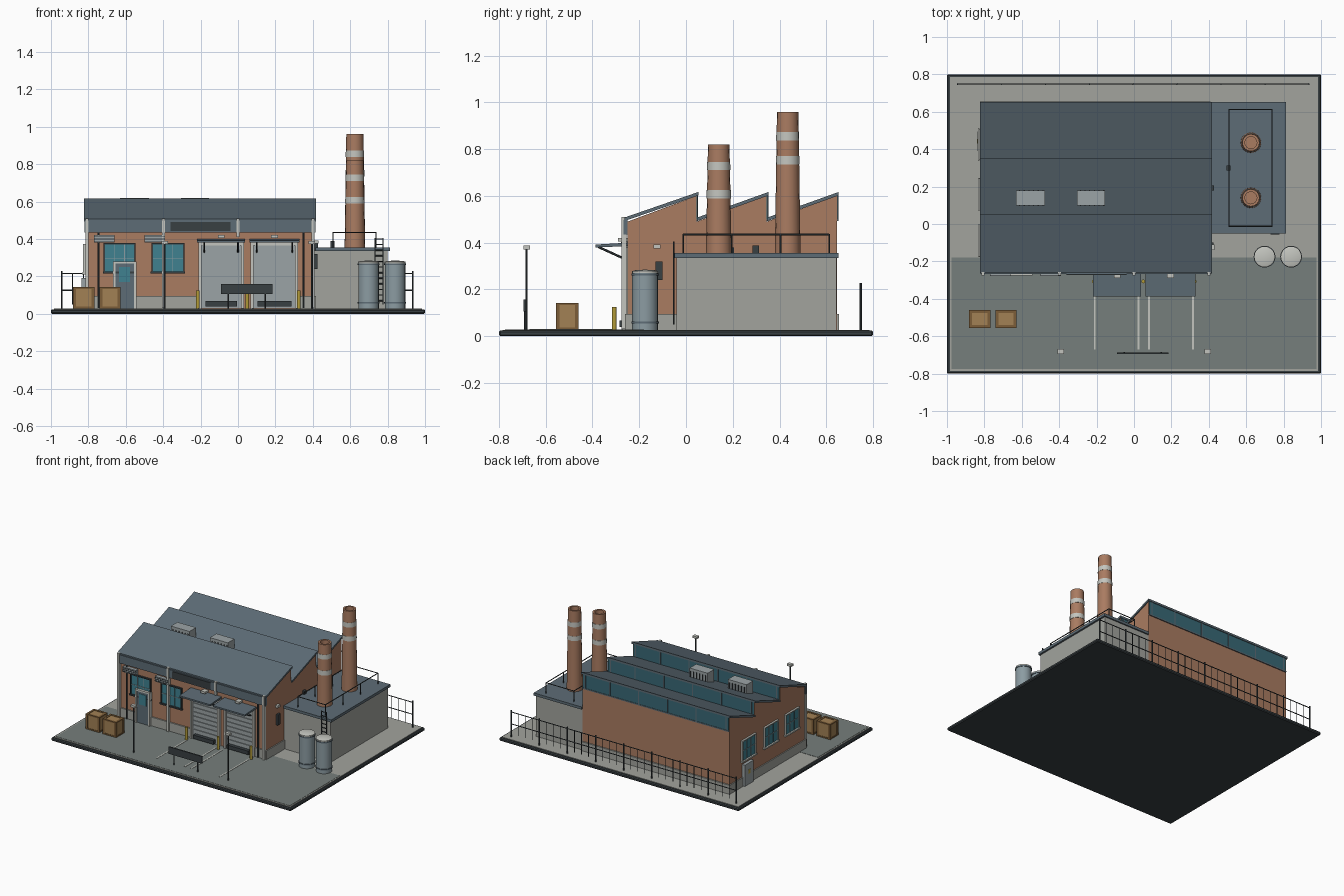
import bpy, bmesh, math
from mathutils import Vector

if "Cube" in bpy.data.objects:
    bpy.data.objects.remove(bpy.data.objects["Cube"])


def material(name, r, g, b):
    m = bpy.data.materials.new(name)
    m.diffuse_color = (r, g, b, 1)
    m.use_nodes = True
    m.node_tree.nodes["Principled BSDF"].inputs["Base Color"].default_value = m.diffuse_color
    return m


BRICK = material("brick", 0.40, 0.20, 0.12)
STEEL = material("roof_steel", 0.11, 0.15, 0.18)
DARK = material("dark_metal", 0.04, 0.05, 0.055)
GLASS = material("glass", 0.05, 0.22, 0.28)
TEAL = material("clerestory_glass", 0.04, 0.14, 0.18)
CONC = material("concrete", 0.36, 0.37, 0.34)
ASPH = material("asphalt", 0.18, 0.21, 0.20)
PALE = material("pale_trim", 0.55, 0.56, 0.52)
SHUT = material("shutter", 0.33, 0.37, 0.38)
TANK = material("tank_metal", 0.26, 0.33, 0.36)
WOOD = material("wood", 0.36, 0.22, 0.09)
WOOD2 = material("dark_wood", 0.20, 0.11, 0.04)
YELLOW = material("yellow", 0.45, 0.33, 0.04)


def finish(name, bm, mat, smooth=False):
    me = bpy.data.meshes.new(name)
    bmesh.ops.recalc_face_normals(bm, faces=bm.faces)
    bm.to_mesh(me)
    bm.free()
    me.materials.append(mat)
    ob = bpy.data.objects.new(name, me)
    bpy.context.collection.objects.link(ob)
    if smooth:
        bpy.context.view_layer.objects.active = ob
        ob.select_set(True)
        bpy.ops.object.shade_smooth_by_angle(angle=math.radians(35))
        ob.select_set(False)
    return ob


def boxes(name, mat, *items, bevel=0):
    # each item: x0, x1, y0, y1, z0, z1
    bm = bmesh.new()
    for x0, x1, y0, y1, z0, z1 in items:
        vs = bmesh.ops.create_cube(bm, size=1)["verts"]
        for v in vs:
            v.co = ((x0 + x1) / 2 + v.co.x * (x1 - x0), (y0 + y1) / 2 + v.co.y * (y1 - y0),
                    (z0 + z1) / 2 + v.co.z * (z1 - z0))
    if bevel:
        bmesh.ops.bevel(bm, geom=bm.edges[:], offset=bevel, segments=1, affect='EDGES')
    return finish(name, bm, mat)


def prism(name, mat, profile, x0, x1):
    # y-z profile extruded along x
    bm = bmesh.new()
    f = bm.faces.new([bm.verts.new((x0, y, z)) for y, z in profile])
    ext = bmesh.ops.extrude_face_region(bm, geom=[f])["geom"]
    bmesh.ops.translate(bm, vec=(x1 - x0, 0, 0), verts=[v for v in ext if isinstance(v, bmesh.types.BMVert)])
    return finish(name, bm, mat)


def rods(name, mat, r, *segs, sides=6):
    bm = bmesh.new()
    for a, b in segs:
        a, b = Vector(a), Vector(b)
        vs = bmesh.ops.create_cone(bm, cap_ends=True, segments=sides, radius1=r, radius2=r, depth=(b - a).length)["verts"]
        q = (b - a).to_track_quat('Z', 'Y')
        for v in vs:
            v.co = q @ v.co + (a + b) / 2
    return finish(name, bm, mat, sides > 6)


def lathe(name, mat, x, y, profile, sides=16):
    # (radius, z) profile spun round the vertical
    bm = bmesh.new()
    vs = [bm.verts.new((x + r, y, z)) for r, z in profile]
    es = [bm.edges.new(p) for p in zip(vs, vs[1:])]
    bmesh.ops.spin(bm, geom=vs + es, cent=(x, y, 0), axis=(0, 0, 1), angle=2 * math.pi, steps=sides)
    bmesh.ops.remove_doubles(bm, verts=bm.verts, dist=1e-4)
    return finish(name, bm, mat, True)


# Ground
boxes("base_slab", DARK, (-1, 1, -.8, .8, 0, .024), bevel=.006)
boxes("pavement", CONC, (-.985, .985, -.785, .785, .02, .027))
boxes("asphalt_yard", ASPH, (-.975, .975, -.775, -.18, .02, .029))
boxes("bay_lines", PALE, *[(x - .005, x + .005, -.67, -.3, .027, .031) for x in (-.21, .025, .08, .315)])

# Main hall with sawtooth roof
X0, X1, YF, YB = -.815, .41, -.25, .645
teeth = [(-.25, .045), (.045, .345), (.345, .645)]
prof = [(YF, .025), (YF, .49)]
for a, b in teeth:
    prof += [(b, .6), (b, .49)]
prism("brick_hall", BRICK, prof + [(YB, .025)], X0, X1)
for i, (a, b) in enumerate(teeth):
    s = a - (.012 if i == 0 else -.004)
    prism(f"roof_slope_{i}", STEEL, [(s, .493), (b + .008, .602), (b + .008, .617), (s, .508)], X0 - .008, X1 + .008)
    boxes(f"clerestory_{i}", TEAL, (X0 + .005, X1 - .005, b - .005, b + .004, .5, .602))
    boxes(f"clerestory_bars_{i}", STEEL, (X0, X1, b, b + .007, .493, .502),
          *[(x - .004, x + .004, b, b + .007, .5, .602) for x in (-.79, -.54, -.3, -.06, .18, .385)])
boxes("plinth", CONC, (X0 - .008, -.665, YF - .01, YF, .025, .095), (-.545, -.205, YF - .01, YF, .025, .095),
      (.32, X1 + .008, YF - .01, YF, .025, .095), (X0 - .008, X0, YF, YB + .01, .025, .095),
      (X1, X1 + .008, YF, -.04, .025, .095), (X0, X1, YB, YB + .01, .025, .095))
boxes("fascia_band", STEEL, (X0 - .005, X1 + .005, YF - .018, YF, .435, .498))
boxes("blank_sign_board", DARK, (-.36, -.04, YF - .023, YF - .01, .442, .492))
boxes("front_downpipes", PALE, *[(x - .008, x + .008, YF - .025, YF - .004, z, .51)
                                 for x, z in ((-.807, .03), (-.397, .03), (0, .41), (.402, .03))])
rods("dark_wall_pipes", DARK, .006, *[((x, YF - .012, .03), (x, YF - .012, .435)) for x in (-.745, .35)])
boxes("roof_vents", SHUT, (-.63, -.475, .1, .178, .52, .62), (-.305, -.155, .1, .178, .52, .62))
boxes("roof_vent_louvres", DARK, *[(x + i * .025, x + i * .025 + .006, .096, .182, .55, .6)
                                   for x in (-.615, -.29) for i in range(6)])


# Windows, on the front wall or the left wall
def window(name, wall, u0, u1, z0, z1):
    def b(a0, a1, c0, c1, d):
        return (a0, a1, YF - d, YF + .002, c0, c1) if wall == "front" else (X0 - d, X0 + .002, a0, a1, c0, c1)
    boxes(name + "_glass", GLASS, b(u0, u1, z0, z1, .006))
    w = u1 - u0
    frame_mat = DARK if wall == "front" else PALE
    boxes(name + "_frame", frame_mat, b(u0 - .008, u0, z0, z1, .014), b(u1, u1 + .008, z0, z1, .014),
          b(u0 - .008, u1 + .008, z1, z1 + .008, .014), b(u0 - .012, u1 + .012, z0 - .01, z0, .018))
    boxes(name + "_bars", TANK, b(u0, u1, (z0 + z1) / 2 - .002, (z0 + z1) / 2 + .002, .009),
          *[b(u0 + w * k / 3 - .002, u0 + w * k / 3 + .002, z0, z1, .009) for k in (1, 2)])


window("front_window_left", "front", -.71, -.555, .225, .37)
window("front_window_right", "front", -.455, -.295, .225, .37)
for i, y in enumerate((.425, .16, -.09)):
    window(f"side_window_{i}", "left", y - .075, y + .075, .22, .365)
boxes("wall_vents", SHUT, *[(x, x + .11, YF - .025, YF, .38, .42) for x in (-.77, -.5)])
boxes("wall_vent_slats", DARK, *[(x, x + .11, YF - .028, YF, z, z + .004) for x in (-.77, -.5) for z in (.386, .398, .41)])

# Entrance door and electrical cabinet
boxes("door_frame", PALE, (-.668, -.655, -.275, YF, .028, .28), (-.557, -.544, -.275, YF, .028, .28),
      (-.668, -.544, -.275, YF, .268, .28))
boxes("entrance_door", STEEL, (-.655, -.557, -.268, YF, .028, .268))
boxes("door_pane", GLASS, (-.635, -.577, -.271, YF, .17, .25))
boxes("electric_cabinet", SHUT, (-.838, X0, .39, .495, .03, .19))
boxes("cabinet_label", YELLOW, (-.84, X0, .43, .455, .11, .14))

# Loading bays with shutters and canopies
for i, (a, b) in enumerate(((-.2, .02), (.08, .31))):
    boxes(f"shutter_{i}", SHUT, (a, b, -.258, YF, .03, .375),
          *[(a + .01, b - .01, -.264, YF, .075 + k * .033, .1 + k * .033) for k in range(9)])
    boxes(f"shutter_frame_{i}", PALE, (a - .012, a + .004, -.272, YF, .028, .38), (b - .004, b + .012, -.272, YF, .028, .38),
          (a, b, -.272, YF, .365, .38))
    boxes(f"dock_bumper_{i}", DARK, (a + .025, b - .025, -.285, YF, .04, .068))
    prism(f"canopy_{i}", STEEL, [(-.388, .38), (YF, .385), (YF, .4), (-.388, .392)], a - .018, b + .018)
    rods(f"canopy_braces_{i}", DARK, .005, *[((x, -.375, .382), (x, YF, .325)) for x in (a + .02, b - .02)])
    m = (a + b) / 2
    boxes(f"bay_lamp_{i}", PALE, (m - .018, m + .018, -.29, YF, .405, .42))
rods("bollards", YELLOW, .01, *[((x, -.307, .027), (x, -.307, .125)) for x in (-.215, .05, .325)], sides=12)

# Boiler house
boxes("boiler_house", CONC, (.41, .8, -.04, .643, .025, .337))
boxes("boiler_roof", STEEL, (.415, .813, -.05, .653, .335, .355))
boxes("roof_hatch", DARK, (.495, .515, .285, .312, .355, .388))
boxes("wall_fittings", DARK, (.41, .428, .18, .205, .3, .38), (.41, .425, -.13, -.1, .24, .32))
boxes("side_lamp", PALE, (.41, .43, -.14, -.11, .375, .392))
ra, rb, rc, rd = (.507, -.012), (.738, -.012), (.738, .612), (.507, .612)
mids = [(x, y) for x in (.507, .738) for y in (.196, .404)]
rail = [((*p, .435), (*q, .435)) for p, q in zip((ra, rb, rc, rd), (rb, rc, rd, ra))]
rods("roof_railing", DARK, .0035, *rail, *[((*p, .353), (*p, .437)) for p in [ra, rb, rc, rd] + mids])
rods("ladder", DARK, .0035, *[((x, -.053, .05), (x, -.053, .405)) for x in (.732, .775)],
     *[((.732, -.053, .07 + k * .03), (.775, -.053, .07 + k * .03)) for k in range(12)])

# Chimneys with pale bands
for n, y, top, bands in (("front", .14, .82, (.59, .71)), ("rear", .435, .96, (.735, .838))):
    lathe(f"{n}_chimney", BRICK, .625, y, [(.055, .35), (.046, top), (.032, top), (.032, top - .1), (0, top - .1)])
    for k, z in enumerate(bands):
        r = .055 - .009 * (z - .35) / (top - .35) + .0015
        lathe(f"{n}_chimney_band_{k}", PALE, .625, y, [(r - .004, z), (r, z), (r - .0005, z + .035), (r - .005, z + .035)])

# Storage tanks
for i, x in enumerate((.698, .84)):
    lathe(f"tank_{i}", TANK, x, -.175, [(0, .027), (.055, .027), (.055, .272), (0, .272)], 20)
    lathe(f"tank_lid_{i}", PALE, x, -.175, [(.056, .27), (.056, .278), (.045, .282), (0, .285)], 20)
    for k, z in enumerate((.055, .26)):
        lathe(f"tank_hoop_{i}_{k}", STEEL, x, -.175, [(.054, z), (.0585, z), (.0585, z + .009), (.054, z + .009)], 20)

# Crates
for i, x in enumerate((-.878, -.738)):
    y0, y1, z0, z1, x1, t = -.553, -.462, .028, .14, x + .108, .01
    boxes(f"crate_{i}", WOOD, (x, x1, y0, y1, z0, z1))
    e = .003
    boxes(f"crate_battens_{i}", WOOD2,
          *[(p - e, p + t + e, q - e, q + t + e, z0, z1 + e) for p in (x, x1 - t) for q in (y0, y1 - t)],
          *[(x, x1, q - e, q + t + e, z, z + t) for q in (y0, y1 - t) for z in (z0, z1 - t + e)],
          *[(p - e, p + t + e, y0, y1, z, z + t) for p in (x, x1 - t) for z in (z0, z1 - t + e)])

# Lamp posts
for i, x in enumerate((-.392, .395)):
    rods(f"lamp_post_{i}", DARK, .005, ((x, -.682, .027), (x, -.682, .376)), sides=8)
    boxes(f"lamp_head_{i}", PALE, (x - .018, x + .018, -.694, -.668, .372, .388))

# Yard barrier board
boxes("barrier_board", DARK, (-.092, .185, -.696, -.686, .105, .158))
rods("barrier_legs", DARK, .005, *[((x, -.688, .027), (x, -.688, .12)) for x in (-.052, .145)])

# Rear fence
posts = [-.943 + k * .2347 for k in range(9)]
rods("fence_posts", DARK, .005, *[((x, .748, .025), (x, .748, .228)) for x in posts])
rods("fence_rails", DARK, .0035, *[((-.943, .748, z), (.935, .748, z)) for z in (.125, .215)])
rods("fence_pickets", DARK, .0022, *[((x + .0587 * k, .748, .05), (x + .0587 * k, .748, .215))
                                     for x in posts[:-1] for k in (1, 2, 3)])
